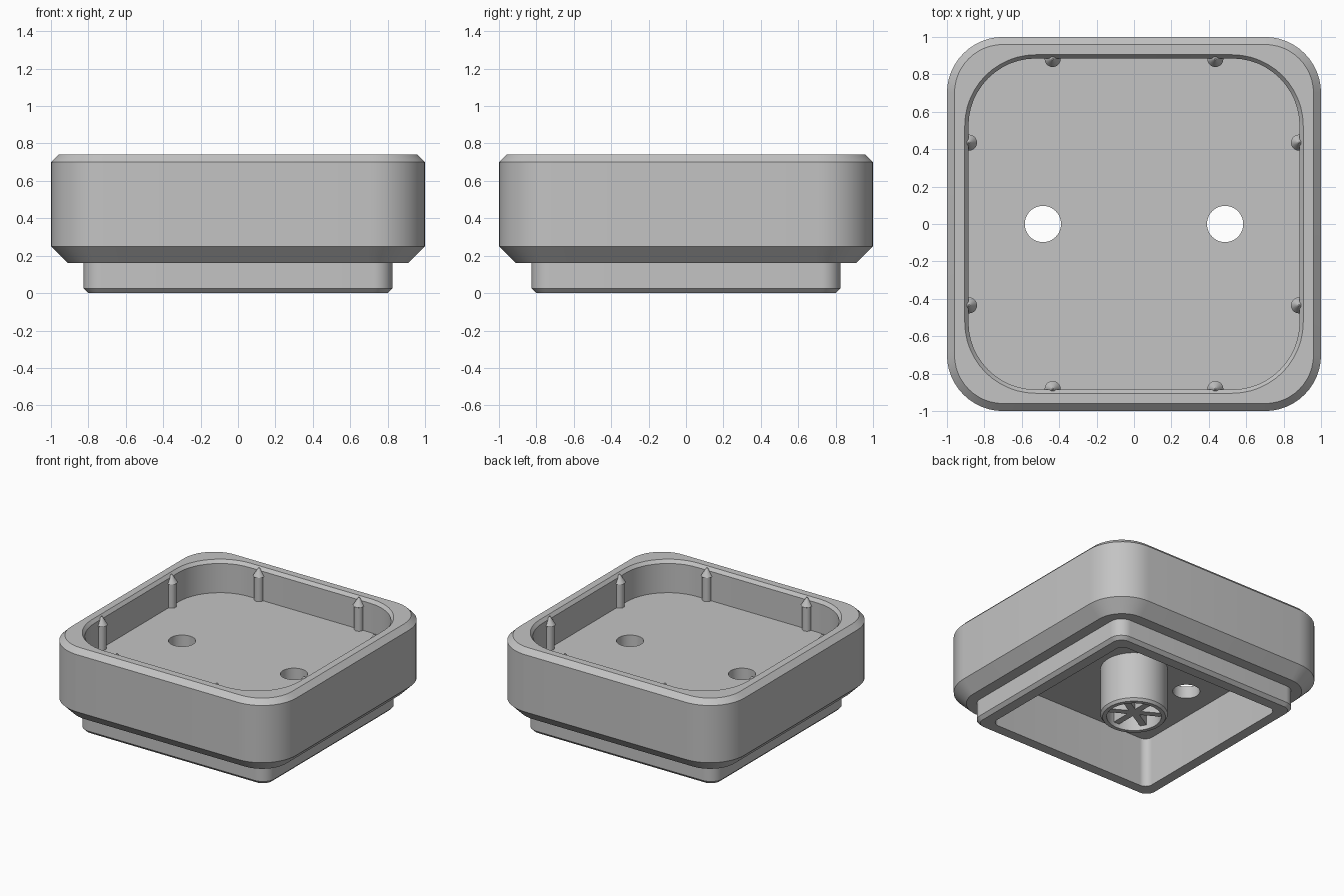
import bpy, bmesh, math

if "Cube" in bpy.data.objects:
    bpy.data.objects.remove(bpy.data.objects["Cube"])

grey = bpy.data.materials.new("plain grey")
grey.diffuse_color = (0.55, 0.55, 0.55, 1)
grey.use_nodes = True
grey.node_tree.nodes["Principled BSDF"].inputs["Base Color"].default_value = grey.diffuse_color


def finish(name, bm):
    """Turn a bmesh into a named, grey object."""
    bmesh.ops.recalc_face_normals(bm, faces=bm.faces)
    me = bpy.data.meshes.new(name)
    bm.to_mesh(me)
    bm.free()
    me.materials.append(grey)
    ob = bpy.data.objects.new(name, me)
    bpy.context.collection.objects.link(ob)
    return ob


def smooth(ob):
    bpy.ops.object.select_all(action='DESELECT')
    ob.select_set(True)
    bpy.context.view_layer.objects.active = ob
    bpy.ops.object.shade_smooth_by_angle(angle=math.radians(25))


def rounded_square(half, rad, z, steps=12):
    pts = []
    for q in range(4):
        mid = math.radians(45 + 90 * q)
        cx = math.copysign(half - rad, math.cos(mid))
        cy = math.copysign(half - rad, math.sin(mid))
        for i in range(steps + 1):
            a = math.radians(90 * q + 90 * i / steps)
            pts.append((cx + rad * math.cos(a), cy + rad * math.sin(a), z))
    return pts


def circle(rad, z, n=48):
    return [(rad * math.cos(2 * math.pi * i / n), rad * math.sin(2 * math.pi * i / n), z)
            for i in range(n)]


def loft(name, rings):
    """Skin consecutive rings and cap both ends."""
    bm = bmesh.new()
    loops = [[bm.verts.new(p) for p in ring] for ring in rings]
    n = len(loops[0])
    for a, b in zip(loops, loops[1:]):
        for i in range(n):
            j = (i + 1) % n
            bm.faces.new((a[i], a[j], b[j], b[i]))
    bm.faces.new(loops[0])
    bm.faces.new(loops[-1])
    return finish(name, bm)


# Tray and hollow base: from the upper floor, over the rim, down to the ceiling below
body = loft("tray_body", [rounded_square(*s) for s in (
    (0.885, 0.36, 0.485), (0.885, 0.36, 0.715), (0.905, 0.38, 0.74),
    (0.96, 0.26, 0.74), (1.0, 0.30, 0.70), (1.0, 0.30, 0.25),
    (0.91, 0.21, 0.16), (0.825, 0.10, 0.16), (0.825, 0.10, 0.025),
    (0.80, 0.075, 0.0), (0.72, 0.06, 0.0), (0.72, 0.06, 0.39))])

# Two drain holes through the floor
for side in (-1, 1):
    cutter = loft("hole_cutter", [circle(0.097, 0.3), circle(0.097, 0.6)])
    cutter.location.x = 0.487 * side
    cutter.hide_render = True
    bpy.context.view_layer.objects.active = body
    mod = body.modifiers.new("hole", 'BOOLEAN')
    mod.operation, mod.solver, mod.object = 'DIFFERENCE', 'EXACT', cutter
    bpy.ops.object.modifier_apply(modifier=mod.name)
    bpy.data.objects.remove(cutter)
smooth(body)

# Hollow centre post under the floor
smooth(loft("centre_post", [circle(0.24, 0.39), circle(0.24, 0.02), circle(0.225, 0.0),
                            circle(0.195, 0.0), circle(0.195, 0.385)]))

# Star of ribs inside the post
for k in range(3):
    bm = bmesh.new()
    bmesh.ops.create_cube(bm, size=1)
    bmesh.ops.scale(bm, vec=(0.40, 0.05, 0.35), verts=bm.verts)
    rib = finish("post_rib", bm)
    rib.location.z = 0.21
    rib.rotation_euler.z = math.radians(30 + 60 * k)

# Eight pointed pegs, two along each inner wall
for q in range(4):
    for off in (-0.435, 0.435):
        peg = loft("wall_peg", [circle(r, z, 20) for r, z in (
            (0.034, 0.48), (0.034, 0.67), (0.043, 0.675), (0.004, 0.738))])
        a = math.radians(90 * q)
        peg.location = (0.882 * math.cos(a) - off * math.sin(a),
                        0.882 * math.sin(a) + off * math.cos(a), 0)
        smooth(peg)
